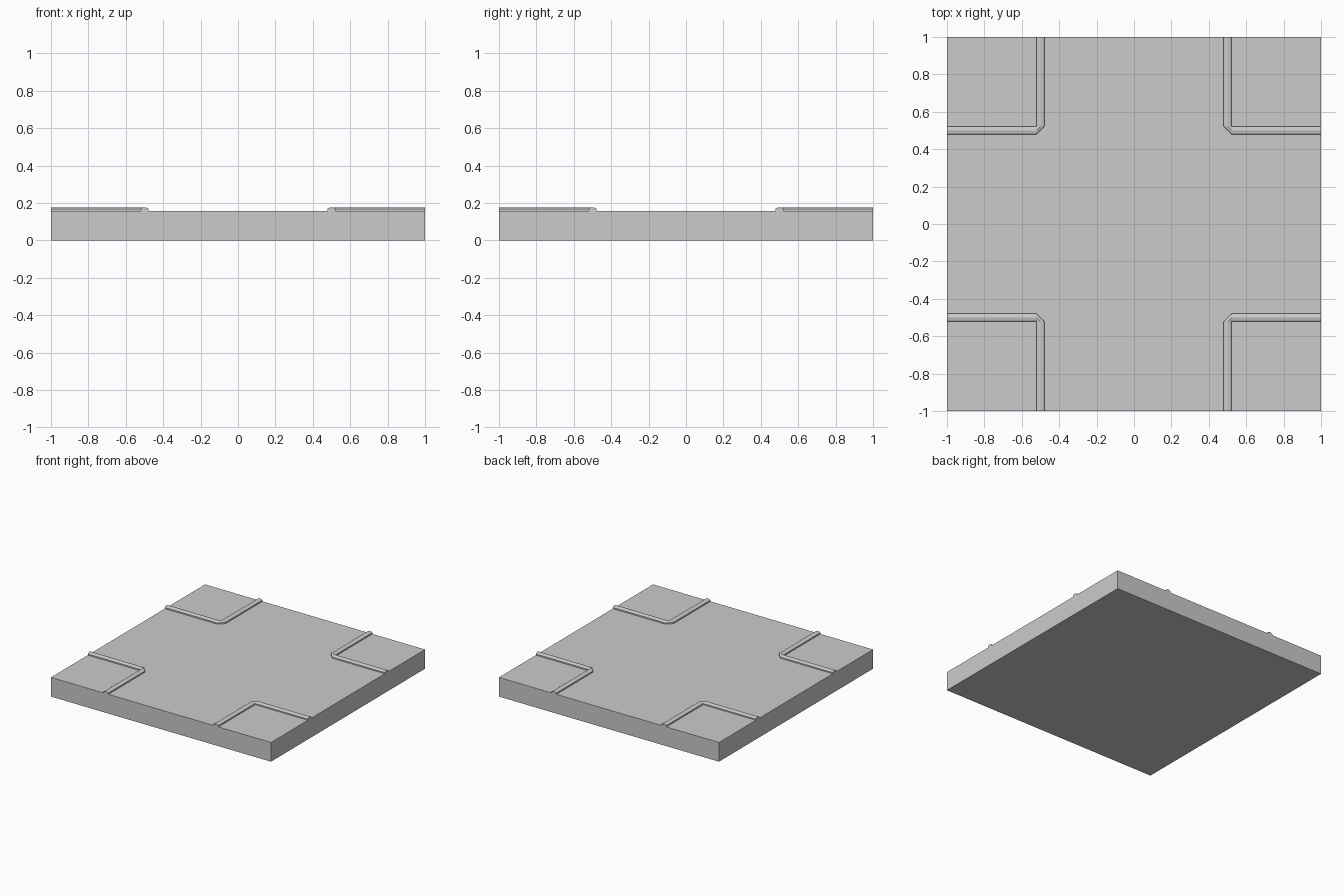
import bpy, bmesh

if "Cube" in bpy.data.objects:
    bpy.data.objects.remove(bpy.data.objects["Cube"])

TOP = 0.158      # slab surface height
INNER = 0.522    # inner edge of the kerbs

# Ground slab
bpy.ops.mesh.primitive_cube_add(size=1, location=(0, 0, TOP / 2))
slab = bpy.context.object
slab.name = "road_slab"
slab.scale = (2, 2, TOP)
bpy.ops.object.transform_apply(location=True, scale=True)

# Kerb cross-section: (distance from inner edge, height)
profile = [(0, TOP), (0, 0.168), (0.007, 0.1735), (0.022, 0.177),
           (0.037, 0.1735), (0.044, 0.168), (0.044, TOP)]


def make_kerb(name, sx, sy):
    """Sweep the section around one corner, with a single chamfer at the bend."""
    bm = bmesh.new()
    rows = []
    for d, z in profile:
        e = INNER - d
        path = [(1, e), (INNER, e), (e, INNER), (e, 1)]
        rows.append([bm.verts.new((sx * x, sy * y, z)) for x, y in path])
    for a, b in zip(rows, rows[1:]):
        for i in range(3):
            bm.faces.new((a[i], a[i + 1], b[i + 1], b[i]))
    # End caps
    bm.faces.new([r[0] for r in rows])
    bm.faces.new([r[3] for r in reversed(rows)])
    # Underside
    lo, hi = rows[0], rows[-1]
    for i in range(3):
        bm.faces.new((lo[i], hi[i], hi[i + 1], lo[i + 1]))
    bmesh.ops.remove_doubles(bm, verts=bm.verts, dist=1e-5)
    bmesh.ops.recalc_face_normals(bm, faces=bm.faces)
    mesh = bpy.data.meshes.new(name)
    bm.to_mesh(mesh)
    bm.free()
    bpy.context.collection.objects.link(bpy.data.objects.new(name, mesh))


# Four corner kerbs
for sx, side in ((-1, "left"), (1, "right")):
    for sy, end in ((-1, "front"), (1, "back")):
        make_kerb(f"kerb_{end}_{side}", sx, sy)
